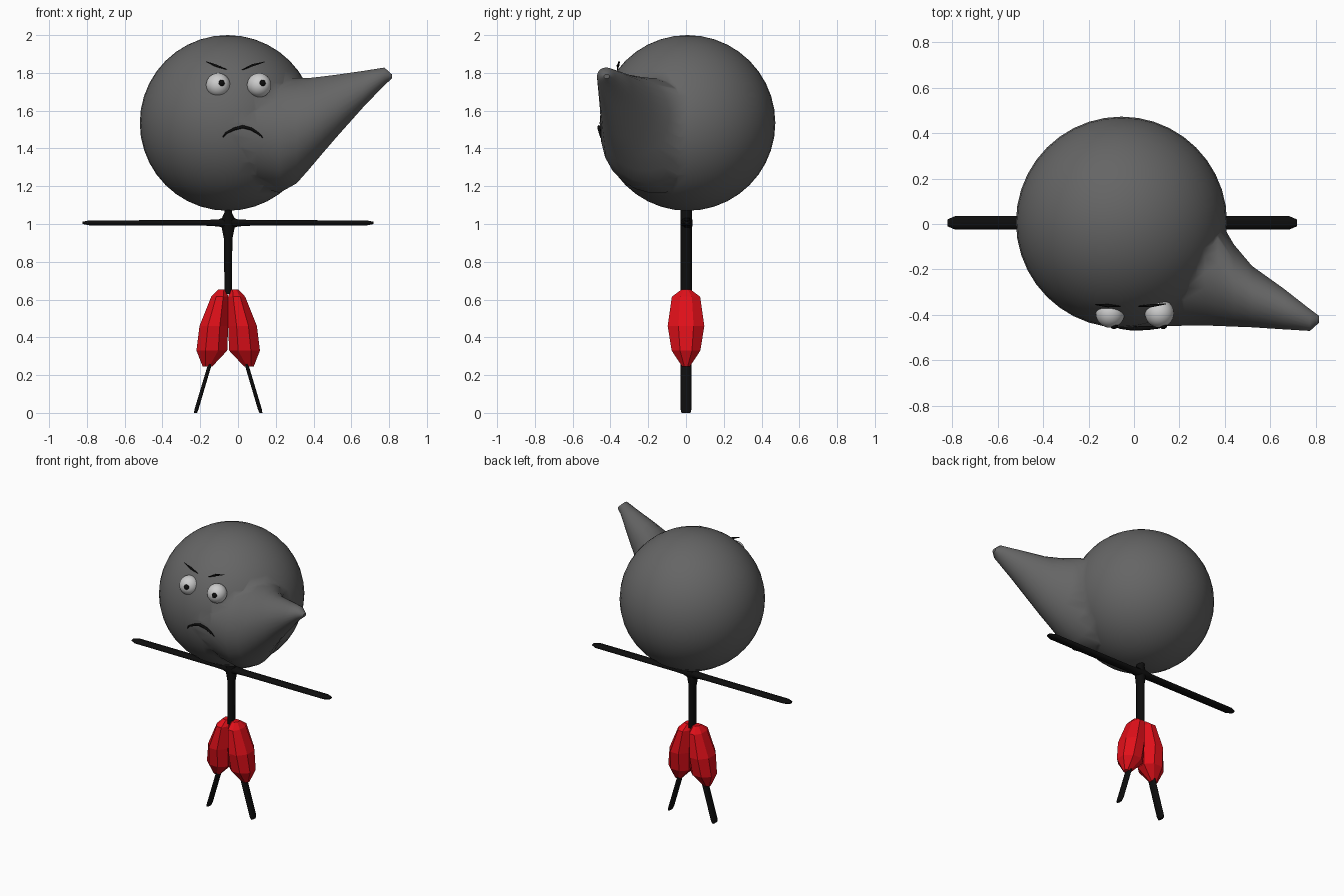
import bpy, bmesh, math
from mathutils import Vector

if "Cube" in bpy.data.objects:
    bpy.data.objects.remove(bpy.data.objects["Cube"])

CX = -0.052  # symmetry line of the body


def material(name, r, g, b):
    m = bpy.data.materials.new(name)
    m.diffuse_color = (r, g, b, 1)
    m.use_nodes = True
    m.node_tree.nodes["Principled BSDF"].inputs["Base Color"].default_value = m.diffuse_color
    return m


grey = material("dark_grey", 0.13, 0.13, 0.13)
black = material("black", 0.004, 0.004, 0.004)
red = material("red", 0.75, 0.005, 0.01)


def loft(name, axis, sections, sides, mat, smooth=False):
    """Elliptic rings (t, min_u, max_u, min_v, max_v) stacked along x or z."""
    bm = bmesh.new()
    rings = []
    for t, u0, u1, v0, v1 in sections:
        ring = []
        for i in range(sides):
            a = 2 * math.pi * (i + 0.5) / sides
            k = 1 / math.cos(math.pi / sides)  # flats touch the limits
            u = (u0 + u1) / 2 + k * (u1 - u0) / 2 * math.cos(a)
            v = (v0 + v1) / 2 + k * (v1 - v0) / 2 * math.sin(a)
            ring.append(bm.verts.new((t, u, v) if axis == "x" else (u, v, t)))
        rings.append(ring)
    for p, q in zip(rings, rings[1:]):
        for i in range(sides):
            j = (i + 1) % sides
            bm.faces.new((p[i], p[j], q[j], q[i]))
    bm.faces.new(rings[0])
    bm.faces.new(rings[-1])
    bmesh.ops.recalc_face_normals(bm, faces=bm.faces)
    for f in bm.faces:
        f.smooth = smooth and len(f.verts) == 4
    me = bpy.data.meshes.new(name)
    bm.to_mesh(me)
    bm.free()
    ob = bpy.data.objects.new(name, me)
    bpy.context.collection.objects.link(ob)
    me.materials.append(mat)
    return ob


def ball(name, loc, r, mat=None, seg=32):
    bpy.ops.mesh.primitive_uv_sphere_add(segments=seg, ring_count=seg // 2, radius=r, location=loc)
    ob = bpy.context.object
    ob.name = name
    if mat:
        ob.data.materials.append(mat)
    bpy.ops.object.shade_smooth()
    return ob


def stroke(name, pts, thick):
    """Thin tapered line drawn on the face."""
    cu = bpy.data.curves.new(name, "CURVE")
    cu.dimensions = "3D"
    cu.bevel_depth = thick
    cu.bevel_resolution = 1
    cu.use_fill_caps = True
    sp = cu.splines.new("POLY")
    sp.points.add(len(pts) - 1)
    for i, (p, c) in enumerate(zip(sp.points, pts)):
        p.co = (*c, 1)
        p.radius = 0.3 + 0.7 * math.sin(math.pi * i / (len(pts) - 1))
    cu.materials.append(black)
    ob = bpy.data.objects.new(name, cu)
    bpy.context.collection.objects.link(ob)


# Head with the long pointed snout merged into it
head = ball("head", (-0.055, 0.008, 1.535), 0.465, grey, 40)
snout = loft("snout", "x", [
    (-0.05, -0.453, 0.1, 1.30, 1.74), (0.10, -0.451, 0.15, 1.20, 1.77),
    (0.22, -0.448, 0.14, 1.165, 1.775), (0.31, -0.447, 0.09, 1.215, 1.772),
    (0.37, -0.449, 0.03, 1.282, 1.772), (0.44, -0.452, -0.09, 1.365, 1.78),
    (0.52, -0.455, -0.185, 1.458, 1.79), (0.66, -0.464, -0.285, 1.615, 1.81),
    (0.775, -0.471, -0.375, 1.735, 1.828), (0.815, -0.435, -0.405, 1.77, 1.792),
], 24, grey, True)
mod = head.modifiers.new("merge", "BOOLEAN")
mod.operation = "UNION"
mod.object = snout
mod.solver = "EXACT"
bpy.context.view_layer.objects.active = head
bpy.ops.object.modifier_apply(modifier="merge")
bpy.data.objects.remove(snout)

# Eyes with pupils on their surface
for side, x in (("left", -0.105), ("right", 0.112)):
    c = Vector((x, -0.393, 1.735))
    ball(side + "_eye", c, 0.064)
    d = Vector((0.019, -0.058, 0.012)).normalized() * 0.056
    ball(side + "_pupil", c + d, 0.018, black, 16)

# Frowning brows and mouth
stroke("left_brow", [(-0.17, -0.355, 1.86), (-0.115, -0.36, 1.838), (-0.06, -0.363, 1.818)], 0.007)
stroke("right_brow", [(0.02, -0.363, 1.815), (0.075, -0.36, 1.84), (0.14, -0.352, 1.858)], 0.007)
stroke("mouth", [(-0.08, -0.452, 1.46), (-0.062, -0.456, 1.482), (-0.02, -0.46, 1.503),
                 (0.025, -0.46, 1.515), (0.07, -0.458, 1.503), (0.11, -0.455, 1.478),
                 (0.13, -0.45, 1.458)], 0.009)

# Stick torso, flaring where the arms cross
loft("torso", "z", [(z, CX - w, CX + w, -0.03, 0.032) for z, w in
                    ((0.63, 0.02), (0.92, 0.022), (0.98, 0.034), (1.03, 0.034), (1.06, 0.02), (1.1, 0.02))],
     8, black, True)

# Both arms as one bar with tapered ends
loft("arms", "x", [(CX + x, 0.005 - w, 0.005 + w, 1.006 - h, 1.006 + h) for x, w, h in
                   ((-0.77, 0.015, 0.006), (-0.735, 0.03, 0.013), (-0.12, 0.03, 0.015), (-0.05, 0.03, 0.019),
                    (0, 0.03, 0.038), (0.05, 0.03, 0.019), (0.12, 0.03, 0.015), (0.735, 0.03, 0.013),
                    (0.77, 0.015, 0.006))], 8, black, True)

# Legs and the low-poly shorts, mirrored about the body line
for side, s in (("left", -1), ("right", 1)):
    def half(z, a, b, d):
        lo, hi = sorted((CX + s * a, CX + s * b))
        return (z, lo, hi, -d, d)

    loft(side + "_leg", "z", [half(0.0, 0.165, 0.181, 0.024), half(0.02, 0.157, 0.178, 0.029),
                              half(0.25, 0.089, 0.109, 0.029), half(0.6, 0.0, 0.02, 0.029)], 8, black, True)
    loft(side + "_shorts", "z", [half(0.652, 0.01, 0.055, 0.025), half(0.615, 0.0, 0.09, 0.075),
                                 half(0.46, 0.0, 0.152, 0.097), half(0.33, 0.005, 0.168, 0.076),
                                 half(0.245, 0.085, 0.135, 0.02)], 8, red)
